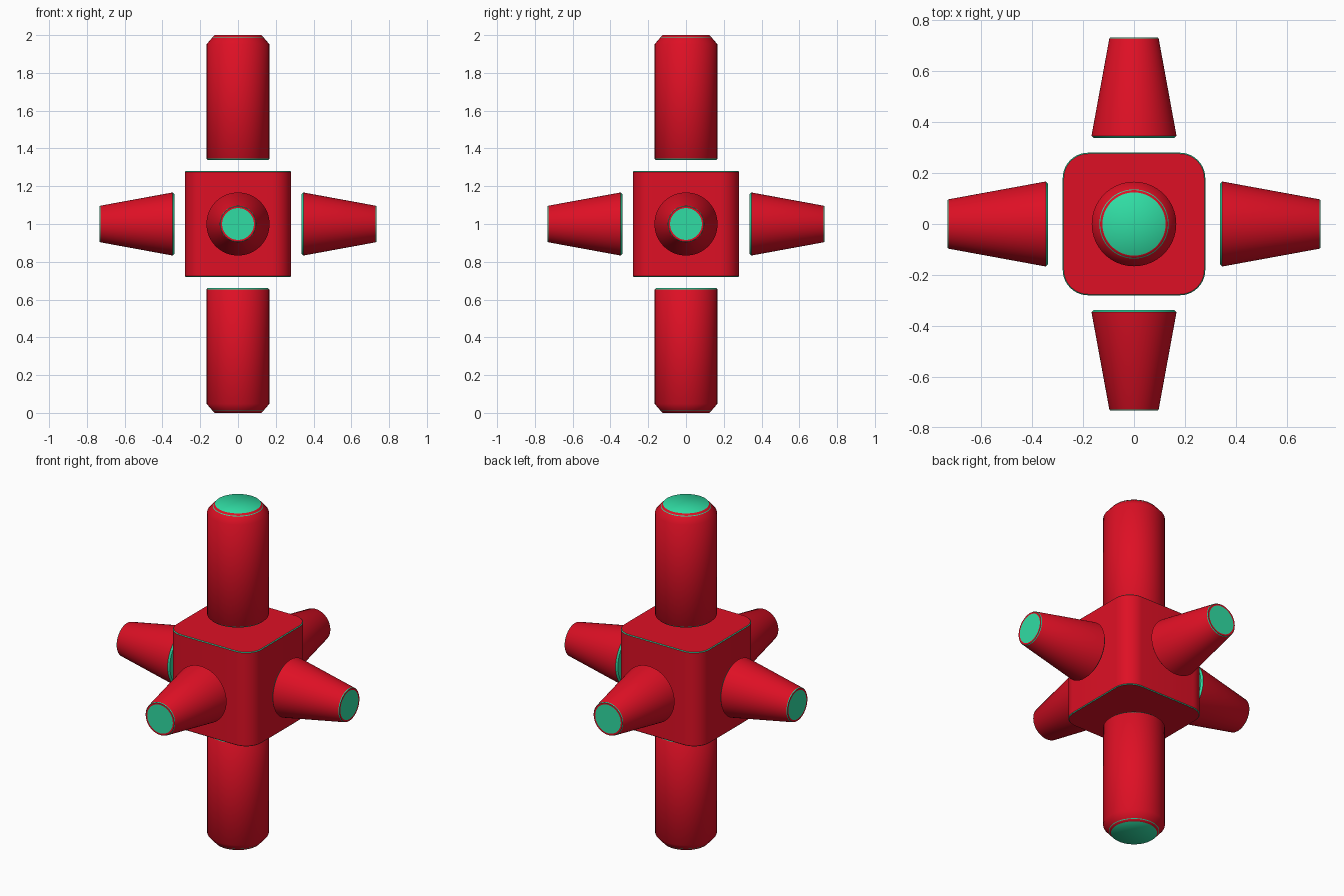
import bpy
import bmesh
import math
from mathutils import Vector

cube = bpy.data.objects.get("Cube")
if cube:
    bpy.data.objects.remove(cube, do_unlink=True)


def make_material(name, colour):
    mat = bpy.data.materials.new(name)
    mat.use_nodes = True
    mat.diffuse_color = colour
    mat.node_tree.nodes["Principled BSDF"].inputs["Base Color"].default_value = colour
    return mat


MATERIALS = [make_material("red", (0.73, 0.005, 0.018, 1)),
             make_material("mint green", (0.03, 0.72, 0.37, 1))]
RED, GREEN = 0, 1
CENTRE = Vector((0, 0, 1))


def finish(name, bm, angle):
    bmesh.ops.recalc_face_normals(bm, faces=bm.faces)
    mesh = bpy.data.meshes.new(name)
    bm.to_mesh(mesh)
    bm.free()
    for mat in MATERIALS:
        mesh.materials.append(mat)
    obj = bpy.data.objects.new(name, mesh)
    bpy.context.collection.objects.link(obj)
    bpy.ops.object.select_all(action='DESELECT')
    obj.select_set(True)
    bpy.context.view_layer.objects.active = obj
    bpy.ops.object.shade_smooth_by_angle(angle=math.radians(angle))
    return obj


def loft(bm, loops, colours):
    """Join closed loops with quads, one colour per band, and return nothing."""
    for lower, upper, colour in zip(loops, loops[1:], colours):
        n = len(lower)
        for i in range(n):
            j = (i + 1) % n
            bm.faces.new((lower[i], lower[j], upper[j], upper[i])).material_index = colour


def fan(bm, loop, centre, colour):
    tip = bm.verts.new(centre)
    for i, v in enumerate(loop):
        bm.faces.new((v, loop[(i + 1) % len(loop)], tip)).material_index = colour


def turned_part(name, profile, colours, axis, angle, sides=64):
    """Revolve (radius, distance) points around an axis through the centre."""
    bm = bmesh.new()
    turn = Vector((0, 0, 1)).rotation_difference(Vector(axis))

    def place(x, y, z):
        return turn @ Vector((x, y, z)) + CENTRE

    loops = []
    for r, d in profile:
        angles = [math.tau * i / sides for i in range(sides)]
        loops.append([bm.verts.new(place(r * math.cos(a), r * math.sin(a), d)) for a in angles])
    loft(bm, loops, colours)
    fan(bm, loops[0], place(0, 0, profile[0][1]), GREEN)
    fan(bm, loops[-1], place(0, 0, profile[-1][1]), GREEN)
    return finish(name, bm, angle)


# Central block: rounded upright edges, thin green rims
HALF, CORNER, RIM, STEPS = 0.28, 0.1, 0.004, 10
block = bmesh.new()


def block_loop(inset, z):
    points = []
    for quarter in range(4):
        mid = math.pi / 4 + quarter * math.pi / 2
        cx = math.copysign(HALF - CORNER, math.cos(mid))
        cy = math.copysign(HALF - CORNER, math.sin(mid))
        for s in range(STEPS + 1):
            a = (quarter + s / STEPS) * math.pi / 2
            r = CORNER - inset
            points.append(block.verts.new((cx + r * math.cos(a), cy + r * math.sin(a), 1 + z)))
    return points


block_loops = [block_loop(RIM, -HALF), block_loop(0, RIM - HALF),
               block_loop(0, HALF - RIM), block_loop(RIM, HALF)]
loft(block, block_loops, [GREEN, RED, GREEN])
for end in (block_loops[0], block_loops[-1]):
    block.faces.new(end).material_index = RED
finish("central_block", block, 30)

# Long upright rods with chamfered tips
rod = [(0.158, 0.338), (0.166, 0.346), (0.166, 0.952), (0.136, 0.987),
       (0.133, 0.990), (0.124, 1.0)]
rod_colours = [GREEN, RED, RED, GREEN, RED]
turned_part("upper_rod", rod, rod_colours, (0, 0, 1), 60)
turned_part("lower_rod", rod, rod_colours, (0, 0, -1), 60)

# Four tapered side pegs with ringed tips
peg = [(0.158, 0.337), (0.167, 0.346), (0.097, 0.728), (0.094, 0.732),
       (0.084, 0.732)]
peg_colours = [GREEN, RED, GREEN, RED]
for peg_name, direction in (("left_peg", (1, 0, 0)), ("right_peg", (-1, 0, 0)),
                            ("front_peg", (0, -1, 0)), ("back_peg", (0, 1, 0))):
    turned_part(peg_name, peg, peg_colours, direction, 30)
